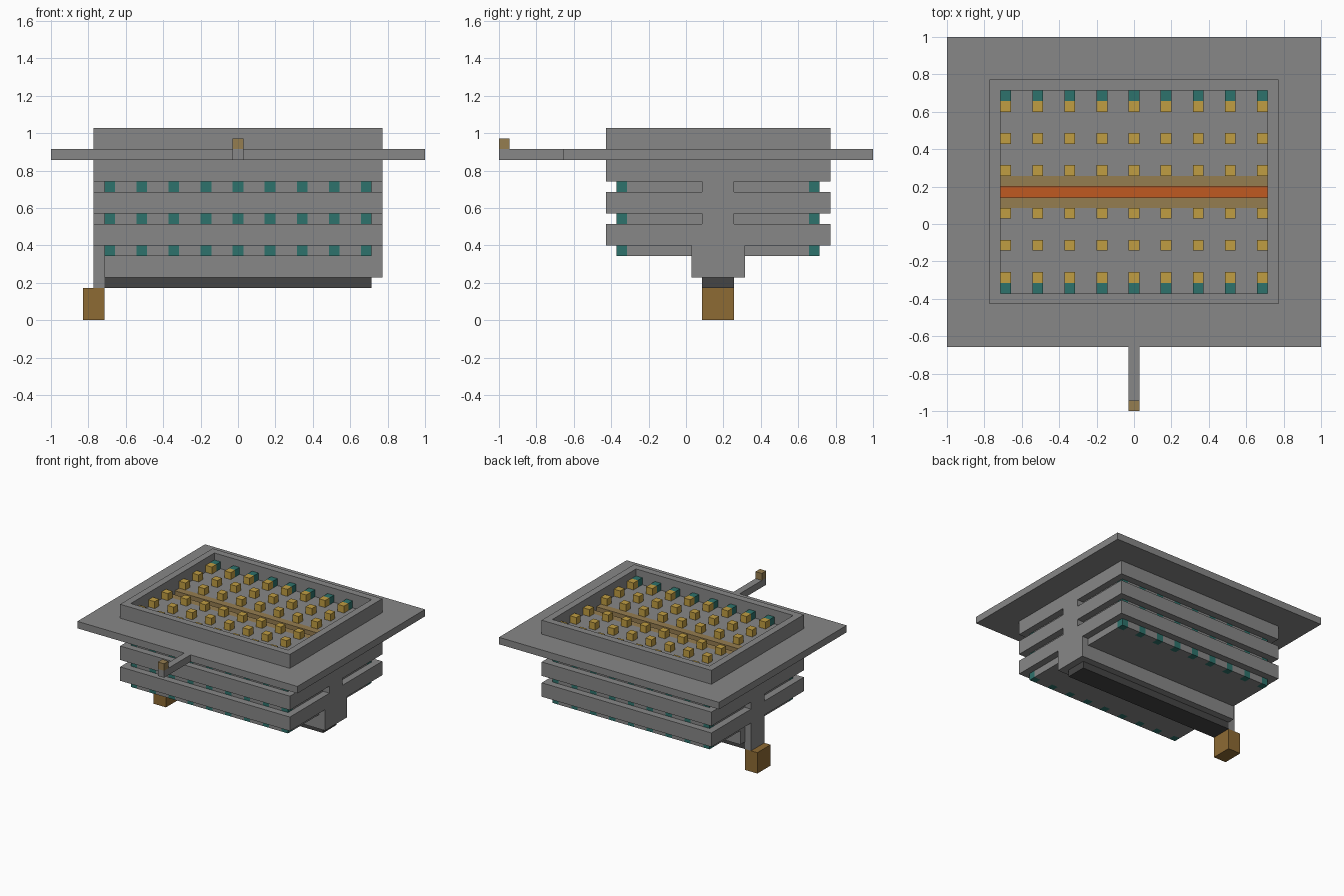
import bpy
import bmesh
from mathutils import Vector

if "Cube" in bpy.data.objects:
    bpy.data.objects.remove(bpy.data.objects["Cube"], do_unlink=True)

U = 2 / 35            # one block of the modelling grid
MID = 17.5            # grid centre in x and y


def material(name, r, g, b):
    m = bpy.data.materials.new(name)
    m.use_nodes = True
    m.diffuse_color = (r, g, b, 1)
    m.node_tree.nodes["Principled BSDF"].inputs["Base Color"].default_value = (r, g, b, 1)
    return m


GREY = material("grey", .245, .245, .245)
DARK = material("dark grey", .06, .06, .06)
TEAL = material("teal", .027, .17, .15)
YELLOW = material("yellow", .53, .34, .055)
TAN = material("tan", .30, .205, .08)
BROWN = material("brown", .27, .145, .034)
ORANGE = material("orange", .53, .10, .015)


def blocks(name, mat, boxes):
    """One object made of axis-aligned boxes: (x range, y range, z range) in grid units."""
    bm = bmesh.new()
    for ranges in boxes:
        lo, hi = (Vector(p) for p in zip(*ranges))
        centre = (lo + hi) / 2 - Vector((MID, MID, 0))
        for v in bmesh.ops.create_cube(bm, size=1)["verts"]:
            v.co = (v.co * (hi - lo) + centre) * U
    mesh = bpy.data.meshes.new(name)
    bm.to_mesh(mesh)
    bm.free()
    mesh.materials.append(mat)
    obj = bpy.data.objects.new(name, mesh)
    bpy.context.collection.objects.link(obj)
    return obj


def frame(outer_x, outer_y, inner_x, inner_y, z):
    """Four boxes forming a rectangular ring."""
    return [(outer_x, (outer_y[0], inner_y[0]), z),
            (outer_x, (inner_y[1], outer_y[1]), z),
            ((outer_x[0], inner_x[0]), inner_y, z),
            ((inner_x[1], outer_x[1]), inner_y, z)]


body_x, body_y = (4, 31), (10, 31)
inner_x, inner_y = (5, 30), (11, 30)
column_y = (19, 22)
columns = range(5, 30, 3)

# Stacked trays and the central column joining them
blocks("trays", GREY, [(body_x, body_y, z) for z in ((7, 9), (10, 12), (13, 15))])
blocks("column", GREY, [(body_x, column_y, z) for z in ((9, 10), (12, 13))])

# Recessed floors with teal drains along both long edges
floors, drains = [], []
for z in ((6, 7), (9, 10), (12, 13)):
    floors.append((inner_x, (12, 29), z))
    for y in ((11, 12), (29, 30)):
        drains += [((x, x + 1), y, z) for x in columns]
        floors += [((x + 1, x + 3), y, z) for x in columns if x < 29]
blocks("floors", GREY, floors)
blocks("drains", TEAL, drains)

# Top tray: rim, bed, wide flange
blocks("rim", GREY, frame(body_x, body_y, inner_x, inner_y, (15, 18)))
blocks("bed", GREY, [(inner_x, (11, 19), (15, 16)), (inner_x, (22, 30), (15, 16))])
blocks("flange", GREY, frame((0, 35), (6, 35), body_x, body_y, (15, 16)))

# Channel along the middle of the bed
blocks("channel_sides", TAN, [(inner_x, (19, 20), (15, 16)), (inner_x, (21, 22), (15, 16))])
blocks("channel_floor", ORANGE, [(inner_x, (20, 21), (15, 15.1))])

# Blocks standing on the bed
blocks("bed_cubes", YELLOW, [((x, x + 1), (y, y + 1), (16, 17))
                             for x in columns for y in (12, 15, 18, 22, 25, 28)])
blocks("bed_edge_cubes", TEAL, [((x, x + 1), (y, y + 1), (16, 17))
                                for x in columns for y in (11, 29)])

# Front arm and its tip
blocks("arm", GREY, [((17, 18), (0, 6), (15, 16))])
blocks("arm_tip", TAN, [((17, 18), (0, 1), (16, 17))])

# Underside: neck, strip, drain pipe and outlet
blocks("neck", GREY, [((5, 31), (18, 23), (4, 7))])
blocks("under_strip", DARK, [(inner_x, column_y, (3, 4))])
blocks("pipe", GREY, [((4, 5), column_y, (3, 7))])
blocks("outlet", BROWN, [((3, 5), column_y, (0, 3))])
